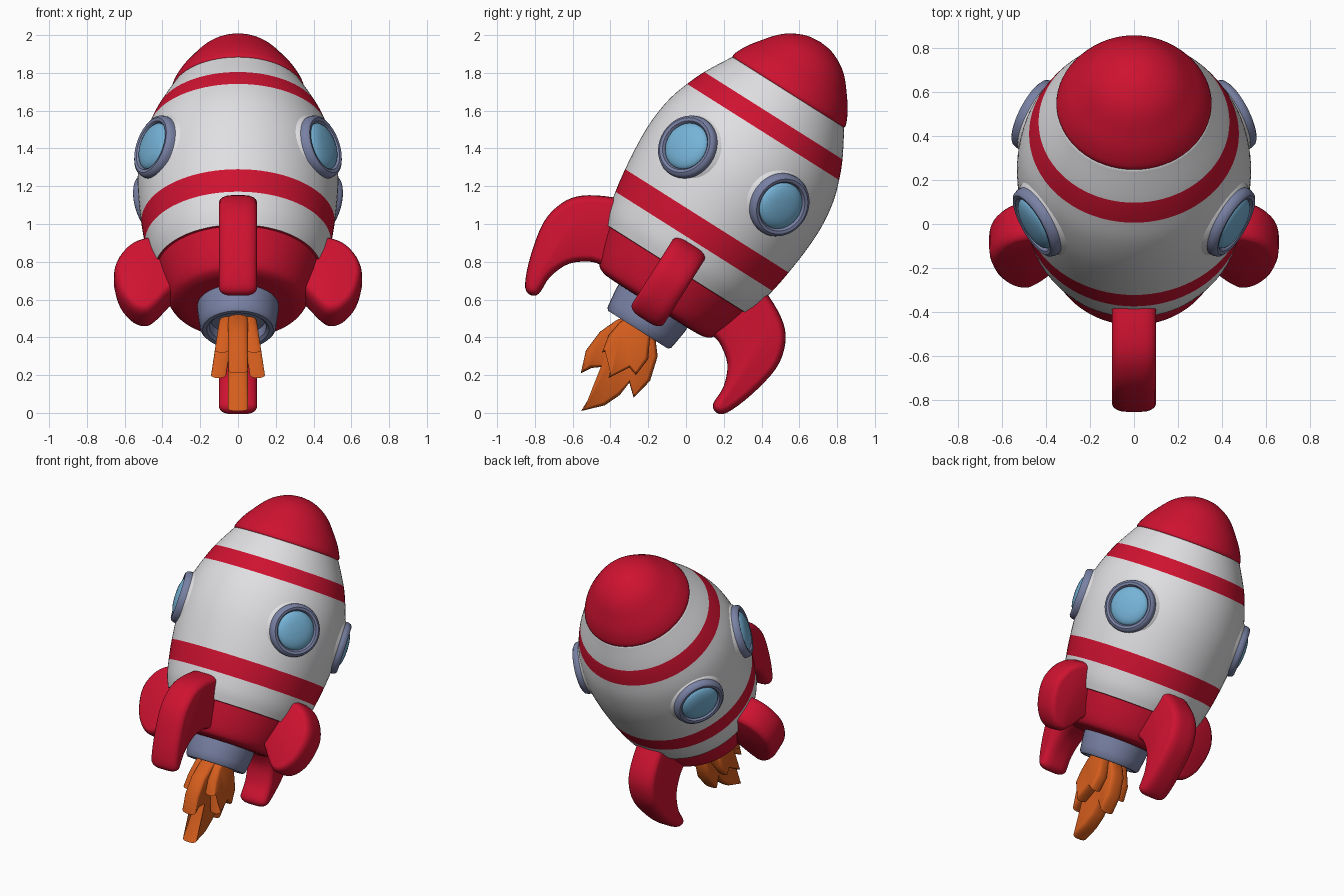
import bpy, bmesh, math
from mathutils import Matrix, Vector

if "Cube" in bpy.data.objects:
    bpy.data.objects.remove(bpy.data.objects["Cube"])


def material(name, rgb):
    m = bpy.data.materials.new(name)
    m.diffuse_color = (*rgb, 1)
    m.use_nodes = True
    m.node_tree.nodes["Principled BSDF"].inputs["Base Color"].default_value = m.diffuse_color
    return m


RED = material("red", (0.62, 0.006, 0.03))
WHITE = material("white", (0.74, 0.74, 0.76))
STEEL = material("blue grey", (0.19, 0.22, 0.37))
GLASS = material("sky blue", (0.18, 0.45, 0.68))
FIRE = material("orange", (0.66, 0.11, 0.012))

# Rocket frame: the long axis leans back
TILT = Matrix.Translation((0, -0.38, 0.2405)) @ Matrix.Rotation(math.radians(-32.3), 4, 'X')


def spline(pts, n, closed=False):
    """Catmull-Rom curve through the points."""
    p = [Vector(q) for q in pts]
    count, out = len(p), []
    for i in range(count if closed else count - 1):
        if closed:
            a, b, c, d = (p[(i + k) % count] for k in (-1, 0, 1, 2))
        else:
            a, b, c, d = p[max(i - 1, 0)], p[i], p[i + 1], p[min(i + 2, count - 1)]
        for k in range(n):
            t = k / n
            out.append(0.5 * (2 * b + (c - a) * t + (2 * a - 5 * b + 4 * c - d) * t * t
                              + (3 * b - a - 3 * c + d) * t ** 3))
    return out if closed else out + [p[-1]]


def finish(name, bm, mats, matrix, angle=40):
    bmesh.ops.remove_doubles(bm, verts=bm.verts, dist=1e-5)
    bmesh.ops.recalc_face_normals(bm, faces=bm.faces)
    me = bpy.data.meshes.new(name)
    bm.to_mesh(me)
    bm.free()
    for m in mats:
        me.materials.append(m)
    ob = bpy.data.objects.new(name, me)
    bpy.context.collection.objects.link(ob)
    ob.matrix_world = matrix
    bpy.ops.object.select_all(action='DESELECT')
    ob.select_set(True)
    bpy.context.view_layer.objects.active = ob
    bpy.ops.object.shade_smooth_by_angle(angle=math.radians(angle))
    return ob


def lathe(name, profile, mats, matrix, steps=64, rule=None):
    """Spin an (r, z) profile around z."""
    bm = bmesh.new()
    vs = [bm.verts.new((p[0], 0, p[1])) for p in profile]
    es = [bm.edges.new(pair) for pair in zip(vs, vs[1:])]
    bmesh.ops.spin(bm, geom=vs + es, cent=(0, 0, 0), axis=(0, 0, 1),
                   angle=math.tau, steps=steps)
    bmesh.ops.remove_doubles(bm, verts=bm.verts, dist=1e-5)
    if rule:
        for f in bm.faces:
            f.material_index = rule(f.calc_center_median().z)
    return finish(name, bm, mats, matrix)


def slab(name, outline, half, rnd, inset, mat, matrix, centre=lambda z: 0, angle=40):
    """Pillow-edged plate: a (y, z) outline thickened along x."""
    p = [Vector(q) for q in outline]
    n = len(p)
    area = sum(p[i - 1].x * p[i].y - p[i].x * p[i - 1].y for i in range(n))
    sign = 1 if area > 0 else -1
    inward = []
    for i in range(n):
        t = (p[i] - p[i - 1]).normalized() + (p[(i + 1) % n] - p[i]).normalized()
        inward.append(Vector((-t.y, t.x)).normalized() * sign)
    side = [(half - rnd + rnd * math.sin(k * math.pi / 8),
             inset * (1 - math.cos(k * math.pi / 8))) for k in range(5)]
    layers = [(-x, d) for x, d in reversed(side)] + side
    bm = bmesh.new()
    rings = []
    for x, d in layers:
        ring = []
        for q, v in zip(p, inward):
            s = q + v * d
            ring.append(bm.verts.new((x + centre(s.y), s.x, s.y)))
        rings.append(ring)
    for a, b in zip(rings, rings[1:]):
        for i in range(n):
            bm.faces.new((a[i - 1], a[i], b[i], b[i - 1]))
    caps = [bm.faces.new(rings[0]), bm.faces.new(rings[-1])]
    bmesh.ops.triangulate(bm, faces=caps)
    return finish(name, bm, [mat], matrix, angle)


# Hull: red base, white shell, two red stripes
base = spline([(0.0, 0.385), (0.24, 0.385), (0.325, 0.395), (0.365, 0.43),
               (0.40, 0.52), (0.428, 0.615)], 4)
shell = spline([(0.44, 0.617), (0.47, 0.69), (0.492, 0.79), (0.512, 0.918), (0.528, 1.08),
                (0.53, 1.22), (0.512, 1.36), (0.476, 1.475), (0.433, 1.577),
                (0.364, 1.70), (0.345, 1.725), (0.30, 1.74)], 4)


def hull_colour(z):
    return 0 if z < 0.616 or 0.79 < z < 0.918 or 1.475 < z < 1.577 else 1


lathe("hull", base + shell, [RED, WHITE], TILT, 80, hull_colour)

# Nose cap
nose = spline([(0.33, 1.715), (0.352, 1.735), (0.318, 1.81), (0.268, 1.88),
               (0.21, 1.95), (0.15, 1.997), (0.075, 2.03), (0.0, 2.04)], 4)
lathe("nose_cap", nose, [RED], TILT)

# Engine nozzle with a recessed mouth
lathe("nozzle", [(0.215, 0.41), (0.215, 0.36), (0.206, 0.29), (0.2, 0.25), (0.188, 0.236),
                 (0.165, 0.236), (0.15, 0.25), (0.145, 0.30), (0, 0.30)], [STEEL], TILT, 40)

# Fins: long pair front and back, short pair left and right
long_fin = [(0.30, 0.66), (0.42, 0.765), (0.50, 0.752), (0.63, 0.678), (0.70, 0.586),
            (0.727, 0.45), (0.69, 0.263), (0.635, 0.121), (0.588, 0.087), (0.546, 0.116),
            (0.543, 0.224), (0.496, 0.336), (0.40, 0.409), (0.30, 0.45)]
short_fin = [(0.30, 0.66), (0.42, 0.765), (0.53, 0.755), (0.615, 0.68), (0.657, 0.56),
             (0.625, 0.41), (0.555, 0.32), (0.48, 0.30), (0.42, 0.345), (0.36, 0.42),
             (0.30, 0.48)]
for name, outline, turn in (("back_fin", long_fin, 0), ("front_fin", long_fin, 180),
                            ("right_fin", short_fin, -90), ("left_fin", short_fin, 90)):
    slab(name, spline(outline, 4, True), 0.1, 0.065, 0.036, RED,
         TILT @ Matrix.Rotation(math.radians(turn), 4, 'Z'), angle=60)

# Portholes: white collar, steel rim, domed glass
rim = [(0.172, -0.06), (0.172, 0.0), (0.166, 0.018), (0.152, 0.027), (0.136, 0.024),
       (0.126, 0.01), (0.124, -0.03)]
glass = spline([(0.13, 0.005), (0.118, 0.022), (0.09, 0.036), (0.05, 0.044), (0, 0.047)], 3)
collar = [(0.225, -0.09), (0.20, -0.055), (0.182, -0.025), (0.165, -0.012)]
for side, facing in (("right", 0), ("left", 180)):
    for place, swing in (("upper", -34), ("lower", 32)):
        turn = swing if facing == 0 else 180 - swing
        m = (TILT @ Matrix.Rotation(math.radians(turn), 4, 'Z')
             @ Matrix.Translation((0.533, 0, 1.195)) @ Matrix.Rotation(math.pi / 2, 4, 'Y'))
        lathe(f"{side}_{place}_window_collar", collar, [WHITE], m, 40)
        lathe(f"{side}_{place}_window_rim", rim, [STEEL], m, 40)
        lathe(f"{side}_{place}_window_glass", glass, [GLASS], m, 40)

# Exhaust flame: one large tongue and a smaller one on each side
main_flame = [(-0.30, 0.52), (-0.37, 0.49), (-0.455, 0.43), (-0.53, 0.33), (-0.557, 0.21),
              (-0.50, 0.238), (-0.43, 0.245), (-0.47, 0.15), (-0.555, 0.01), (-0.43, 0.04),
              (-0.35, 0.095), (-0.30, 0.16), (-0.277, 0.08), (-0.19, 0.17), (-0.15, 0.30),
              (-0.16, 0.38), (-0.20, 0.46)]
side_flame = [(-0.30, 0.51), (-0.35, 0.48), (-0.41, 0.41), (-0.445, 0.32), (-0.375, 0.335),
              (-0.41, 0.185), (-0.30, 0.24), (-0.265, 0.20), (-0.20, 0.285), (-0.19, 0.41)]
slab("flame_core", main_flame, 0.052, 0.04, 0.02, FIRE, Matrix())
for name, s in (("right_flame", 1), ("left_flame", -1)):
    slab(name, side_flame, 0.04, 0.035, 0.02, FIRE, Matrix(),
         lambda z, s=s: s * (0.065 + 0.15 * (0.45 - z)))
